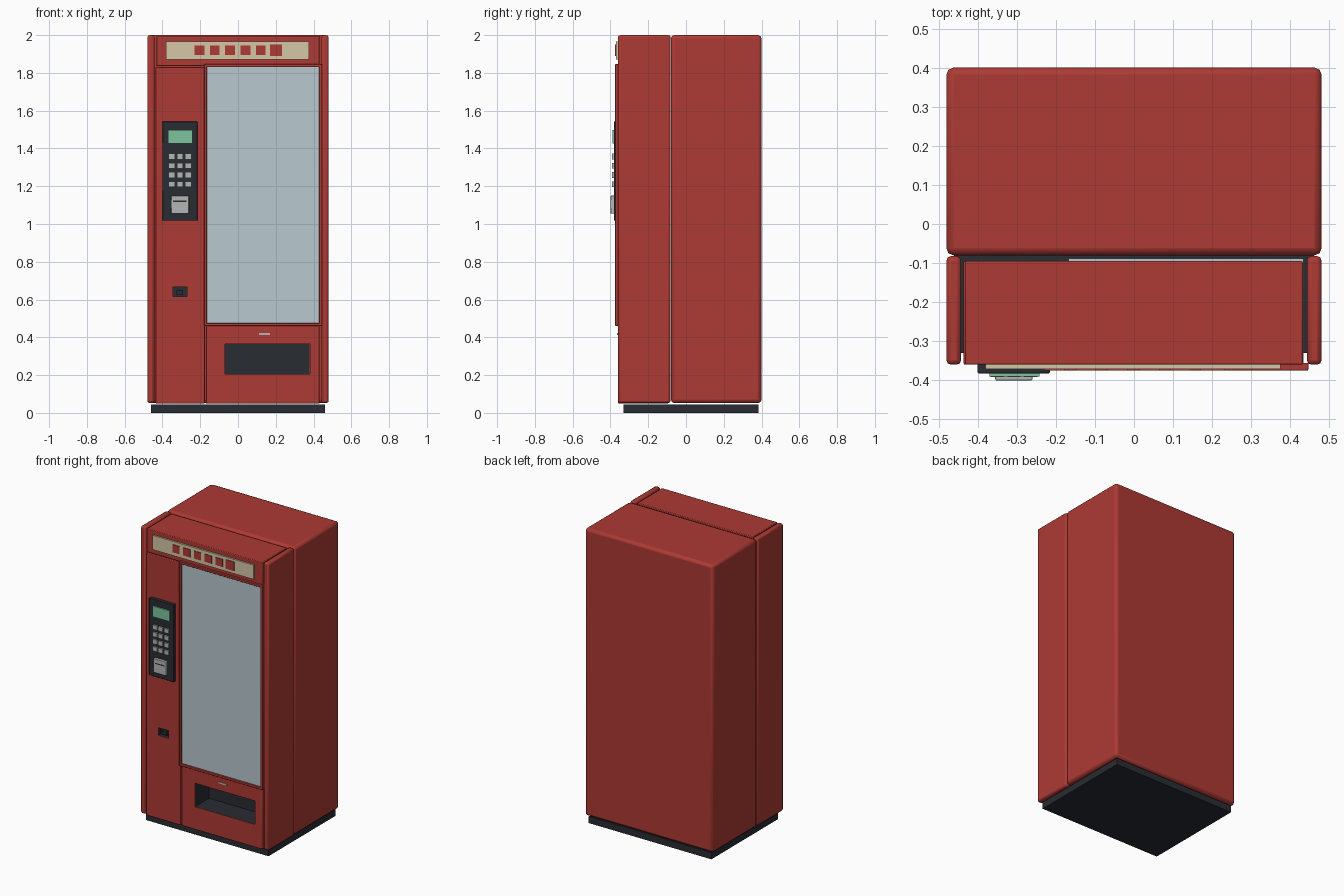
import bpy, bmesh

if "Cube" in bpy.data.objects:
    bpy.data.objects.remove(bpy.data.objects["Cube"])


def material(name, rgb):
    m = bpy.data.materials.new(name)
    m.diffuse_color = (*rgb, 1)
    m.use_nodes = True
    m.node_tree.nodes["Principled BSDF"].inputs["Base Color"].default_value = m.diffuse_color
    return m


RED = material("red_paint", (0.42, 0.042, 0.034))
DARK = material("dark_plastic", (0.022, 0.025, 0.032))
GLASS = material("pale_glass", (0.48, 0.58, 0.62))
CREAM = material("cream", (0.66, 0.57, 0.38))
GREEN = material("green_screen", (0.2, 0.55, 0.34))
SILVER = material("silver", (0.46, 0.46, 0.47))


def box(name, x, y, z, mat, bevel=0.0, segments=2, open_front=False):
    """Box from (min, max) ranges; open_front makes an inward-facing tray."""
    bm = bmesh.new()
    bmesh.ops.create_cube(bm, size=1)
    for v in bm.verts:
        v.co = [r[0] if c < 0 else r[1] for c, r in zip(v.co, (x, y, z))]
    bm.normal_update()
    if open_front:
        front = [f for f in bm.faces if f.normal.y < -0.5]
        bmesh.ops.delete(bm, geom=front, context='FACES')
        bmesh.ops.reverse_faces(bm, faces=bm.faces[:])
    me = bpy.data.meshes.new(name)
    bm.to_mesh(me)
    bm.free()
    me.materials.append(mat)
    ob = bpy.data.objects.new(name, me)
    bpy.context.collection.objects.link(ob)
    if bevel:
        mod = ob.modifiers.new("bevel", 'BEVEL')
        mod.width = bevel
        mod.segments = segments
        bpy.ops.object.select_all(action='DESELECT')
        ob.select_set(True)
        bpy.context.view_layer.objects.active = ob
        bpy.ops.object.shade_smooth_by_angle()
    return ob


def recess(target, name, x, z, depth):
    """Cut an opening in the front of a panel and line it with a dark tray."""
    cutter = box(name + "_cutter", x, (-0.5, FRONT + depth), z, DARK)
    cutter.hide_render = True
    cutter.hide_viewport = True
    mod = target.modifiers.new("opening", 'BOOLEAN')
    mod.operation = 'DIFFERENCE'
    mod.solver = 'EXACT'
    mod.object = cutter
    e = 0.001
    box(name, (x[0] + e, x[1] - e), (FRONT + e, FRONT + depth - e),
        (z[0] + e, z[1] - e), DARK, open_front=True)


FRONT = -0.36
INNER = (FRONT, -0.095)

# Cabinet shell and plinth
box("rear_cabinet", (-0.48, 0.48), (-0.08, 0.40), (0.052, 2.0), RED, 0.018)
for side, s in (("left", -1), ("right", 1)):
    box(side + "_side_panel", sorted((s * 0.442, s * 0.48)), (FRONT, -0.082),
        (0.052, 2.0), RED, 0.012)
box("plinth", (-0.46, 0.46), (-0.33, 0.385), (0.0, 0.045), DARK)

# Front blocks
box("header", (-0.432, 0.432), INNER, (1.836, 1.995), RED, 0.004)
left_panel = box("control_panel", (-0.436, -0.176), INNER, (0.05, 1.83), RED, 0.004)
bin_panel = box("delivery_panel", (-0.17, 0.432), INNER, (0.05, 0.46), RED, 0.004)
recess(bin_panel, "delivery_tray", (-0.07, 0.38), (0.205, 0.365), 0.15)
recess(left_panel, "coin_return", (-0.345, -0.27), (0.615, 0.668), 0.03)
box("coin_return_flap", (-0.325, -0.29), (FRONT + 0.01, FRONT + 0.028), (0.625, 0.65), DARK)
box("delivery_handle", (0.11, 0.17), (-0.364, -0.355), (0.413, 0.424), SILVER)

# Glass and its frame
box("display_glass", (-0.168, 0.434), (-0.364, -0.088), (0.465, 1.834), GLASS)
FY = (-0.375, -0.355)
for name, x in (("left", (-0.18, -0.165)), ("right", (0.43, 0.446))):
    box("glass_frame_" + name, x, FY, (0.46, 1.846), RED, 0.003)
for name, z in (("bottom", (0.46, 0.476)), ("top", (1.83, 1.846))):
    box("glass_frame_" + name, (-0.17, 0.436), FY, z, RED, 0.003)

# Header sign with square markers
box("sign_plate", (-0.38, 0.375), (-0.371, -0.355), (1.87, 1.966), CREAM)
for i in range(6):
    cx, h = -0.204 + i * 0.081, 0.031 if i == 5 else 0.026
    box(f"sign_square_{i + 1}", (cx - h, cx + h), (-0.375, -0.365),
        (1.92 - h, 1.92 + h), RED)

# Keypad unit
box("keypad_plate", (-0.40, -0.215), (-0.382, -0.355), (1.018, 1.542), DARK, 0.003)
box("screen", (-0.37, -0.242), (-0.39, -0.375), (1.426, 1.498), GREEN)
for r in range(4):
    for c in range(3):
        cx, cz = -0.35 + c * 0.043, 1.357 - r * 0.049
        box(f"key_{r * 3 + c + 1}", (cx - 0.017, cx + 0.017), (-0.392, -0.375),
            (cz - 0.015, cz + 0.015), SILVER)
box("note_reader", (-0.355, -0.26), (-0.40, -0.375), (1.055, 1.15), SILVER, 0.003)
box("note_slot", (-0.343, -0.272), (-0.4005, -0.39), (1.117, 1.124), DARK)
